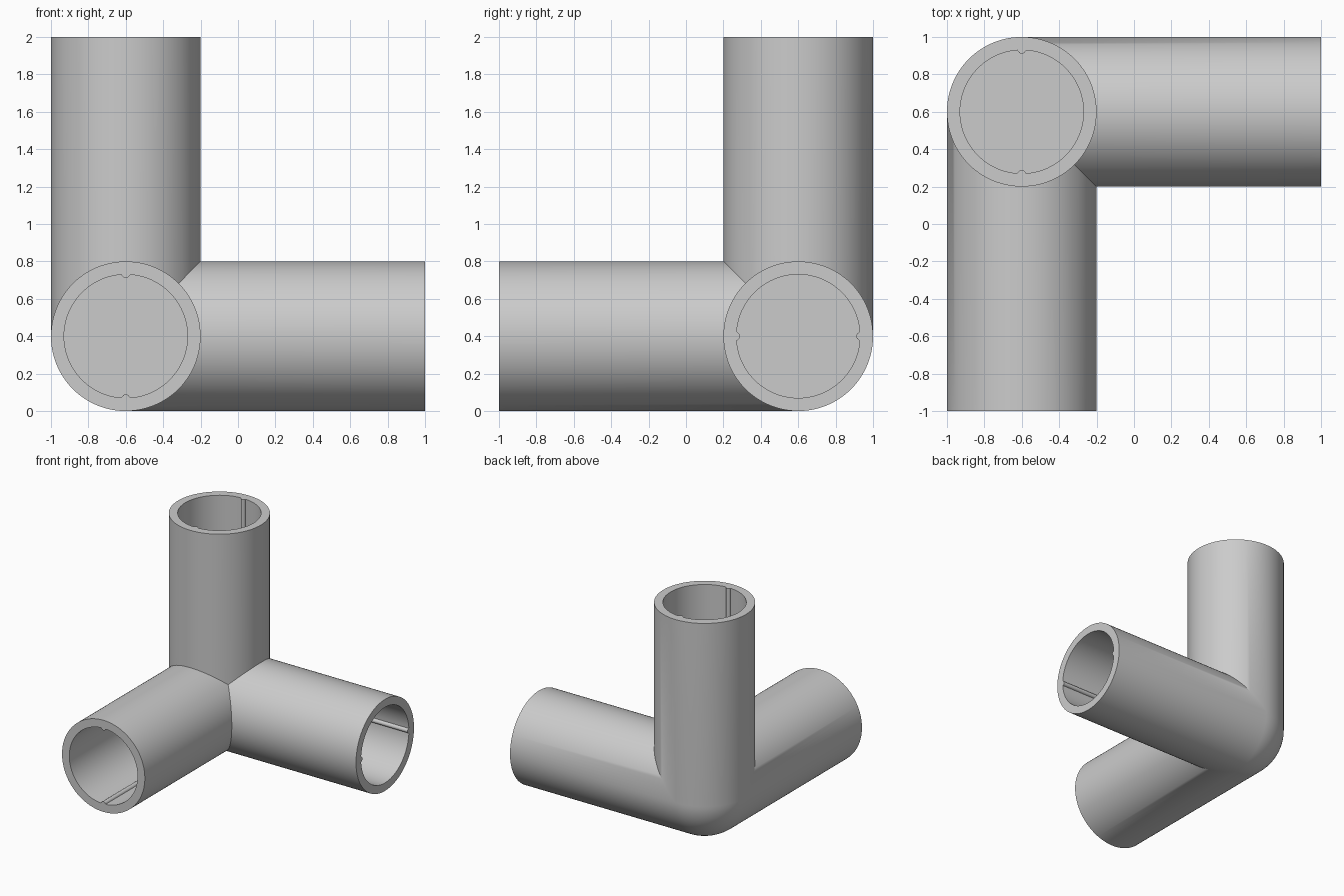
import bpy
import bmesh
from math import sin, cos, pi, radians
from mathutils import Vector

if "Cube" in bpy.data.objects:
    bpy.data.objects.remove(bpy.data.objects["Cube"], do_unlink=True)

HUB = Vector((-0.6, 0.6, 0.4))   # where the three tube axes meet
R_OUT, R_IN, RIB = 0.4, 0.33, 0.02
LENGTH, FLOOR = 1.6, 0.4         # tube end and socket floor, from the hub
N = 96                           # segments around a tube
RIB_N = 8                        # segments across a rib

grey = bpy.data.materials.new("plain grey")
grey.use_nodes = True
grey.diffuse_color = (0.6, 0.6, 0.6, 1)
grey.node_tree.nodes["Principled BSDF"].inputs["Base Color"].default_value = (0.6, 0.6, 0.6, 1)

bm = bmesh.new()


def vert(p):
    """Arms run along +x, -y and +z from the hub."""
    return bm.verts.new(HUB + Vector((p[0], -p[1], p[2])))


def arm_vert(axis, height, radius, angle):
    p = [0, 0, 0]
    p[axis] = height
    p[(axis + 1) % 3] = radius * cos(angle)
    p[(axis + 2) % 3] = radius * sin(angle)
    return vert(p)


def bridge(lower, upper):
    for k in range(len(lower)):
        j = (k + 1) % len(lower)
        bm.faces.new((lower[k], lower[j], upper[j], upper[k]))


def bore_profile():
    """Polar points of the socket: a circle with two opposite half-round ribs."""
    points, half_rib = [], RIB / R_IN
    arc_n = N // 2 - RIB_N
    for base in (0, pi):
        for j in range(RIB_N):
            u = pi * (j / RIB_N - 0.5)
            points.append((R_IN - RIB * cos(u), base + half_rib * sin(u)))
        for j in range(arc_n):
            points.append((R_IN, base + half_rib + (pi - 2 * half_rib) * j / arc_n))
    return points


# Three mitred tubes with ribbed sockets
for axis, turn in enumerate((0, 0, N // 4)):
    angles = [2 * pi * k / N for k in range(N)]
    root = [arm_vert(axis, R_OUT * max(0, cos(t), sin(t)), R_OUT, t) for t in angles]
    rim = [arm_vert(axis, LENGTH, R_OUT, t) for t in angles]
    bridge(root, rim)

    spin = 2 * pi * turn / N
    mouth = [arm_vert(axis, LENGTH, r, t + spin) for r, t in bore_profile()]
    floor = [arm_vert(axis, FLOOR, r, t + spin) for r, t in bore_profile()]
    shift = turn - RIB_N // 2
    bridge([rim[(k + shift) % N] for k in range(N)], mouth)
    bridge(mouth, floor)
    bm.faces.new(floor)

# Rounded outer corner: one eighth of a sphere
Q = N // 4
grid = [[vert([-R_OUT * cos(v) * cos(u), -R_OUT * cos(v) * sin(u), -R_OUT * sin(v)])
         for u in (pi / 2 * i / Q for i in range(Q + 1))]
        for v in (pi / 2 * j / Q for j in range(Q + 1))]
for j in range(Q):
    for i in range(Q):
        bm.faces.new((grid[j][i], grid[j][i + 1], grid[j + 1][i + 1], grid[j + 1][i]))

# Weld the parts into one closed shell
bmesh.ops.remove_doubles(bm, verts=bm.verts[:], dist=0.0002)
bmesh.ops.recalc_face_normals(bm, faces=bm.faces[:])

mesh = bpy.data.meshes.new("corner_connector")
bm.to_mesh(mesh)
bm.free()
mesh.materials.append(grey)
connector = bpy.data.objects.new("corner_connector", mesh)
bpy.context.collection.objects.link(connector)
bpy.context.view_layer.objects.active = connector
connector.select_set(True)
bpy.ops.object.shade_smooth_by_angle(angle=radians(30))
